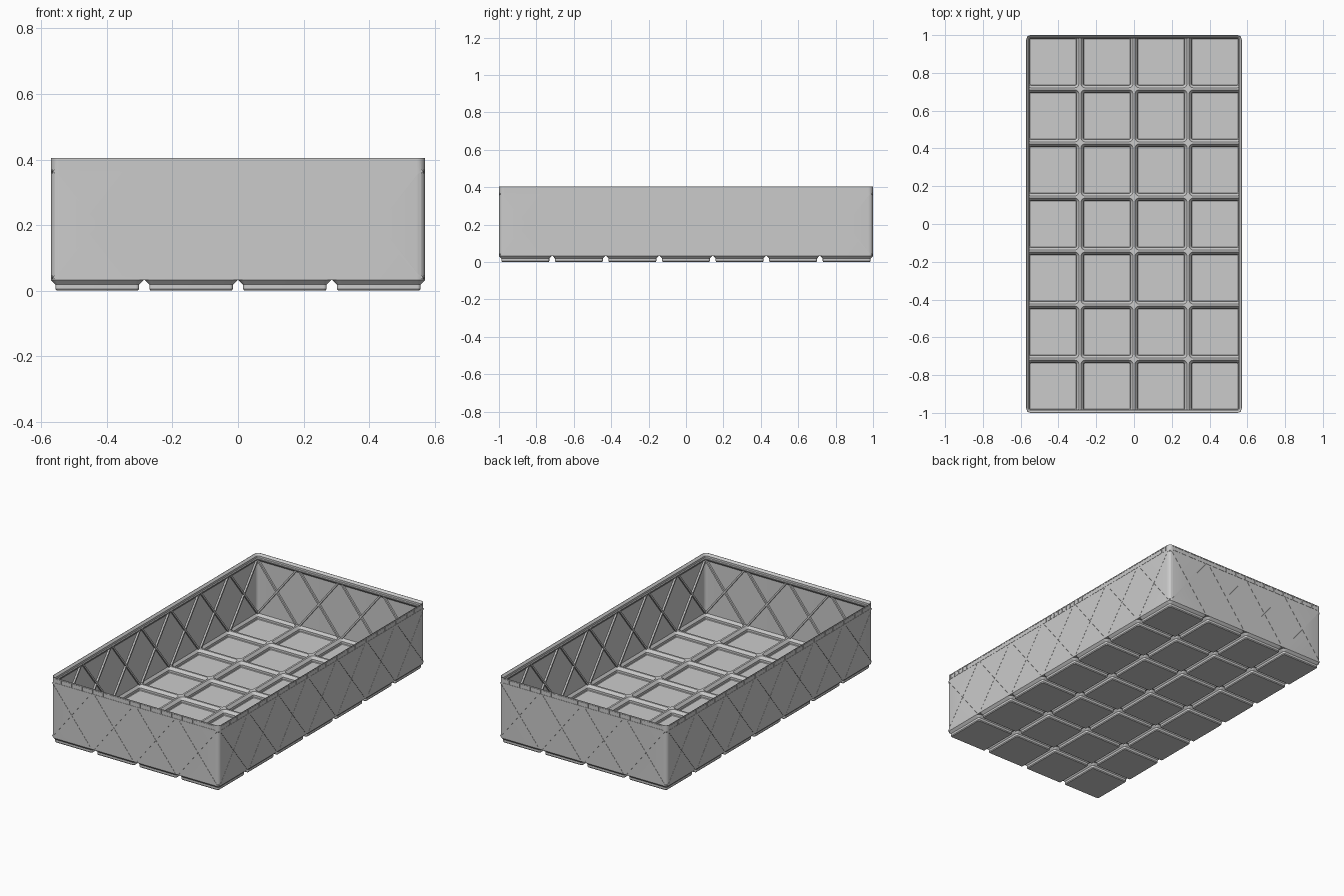
import bpy, bmesh, math
from mathutils import Matrix, Vector

if "Cube" in bpy.data.objects:
    bpy.data.objects.remove(bpy.data.objects["Cube"])

P = 2 / (7 - 0.0119)            # cell pitch
NX, NY = 4, 7
HX, HY = NX * P / 2 - 0.0017, 1.0
R = 0.0255                      # outer corner radius
H, BASE = 0.405, 0.0325

grey = bpy.data.materials.new("grey plastic")
grey.diffuse_color = (0.6, 0.6, 0.6, 1)
grey.use_nodes = True
grey.node_tree.nodes["Principled BSDF"].inputs["Base Color"].default_value = grey.diffuse_color


def finish(bm, name, smooth=True, recalc=True):
    if recalc:
        bmesh.ops.recalc_face_normals(bm, faces=bm.faces)
    me = bpy.data.meshes.new(name)
    bm.to_mesh(me)
    bm.free()
    me.materials.append(grey)
    ob = bpy.data.objects.new(name, me)
    bpy.context.collection.objects.link(ob)
    if smooth:
        bpy.ops.object.select_all(action='DESELECT')
        ob.select_set(True)
        bpy.context.view_layer.objects.active = ob
        bpy.ops.object.shade_smooth_by_angle(angle=math.radians(30))
    return ob


def ring(bm, x0, x1, y0, y1, radii, z, n=6):
    """Counter-clockwise rounded rectangle, one radius per corner."""
    verts = []
    for k, (x, y, sx, sy) in enumerate([(x1, y1, 1, 1), (x0, y1, -1, 1),
                                        (x0, y0, -1, -1), (x1, y0, 1, -1)]):
        r = radii[k]
        for i in range(n + 1):
            a = math.pi / 2 * (k + i / n)
            verts.append(bm.verts.new((x - sx * r + r * math.cos(a),
                                       y - sy * r + r * math.sin(a), z)))
    return verts


def bridge(bm, a, b, flip=False):
    n = len(a)
    for i in range(n):
        j = (i + 1) % n
        f = (a[i], a[j], b[j], b[i])
        bm.faces.new(f[::-1] if flip else f)


# Hollow feet: outer skin and inner cup of every cell, (half width, radius, height)
OUTER = [(0.1235, 0.006, 0), (0.1275, 0.010, 0.005),
         (0.1275, 0.010, 0.0185), (0.1414, R, BASE)]
INNER = [(0.1215, 0.005, 0.005), (0.1245, 0.008, 0.008),
         (0.1245, 0.008, 0.021), (0.1375, 0.0215, 0.037)]
bm = bmesh.new()
for i in range(NX):
    for j in range(NY):
        cx, cy = (i - (NX - 1) / 2) * P, (j - (NY - 1) / 2) * P
        x0, x1 = max(cx - P / 2, -HX), min(cx + P / 2, HX)
        y0, y1 = max(cy - P / 2, -HY), min(cy + P / 2, HY)
        L, Rt, B, T = i == 0, i == NX - 1, j == 0, j == NY - 1
        edge_r = [R if c else 0.0003 for c in (Rt and T, L and T, L and B, Rt and B)]
        for levels, top, inside in ((OUTER, BASE, False), (INNER, 0.037, True)):
            loops = [ring(bm, cx - h, cx + h, cy - h, cy + h, [r] * 4, z)
                     for h, r, z in levels]
            loops.append(ring(bm, x0, x1, y0, y1, edge_r, top))
            bm.faces.new(loops[0] if inside else loops[0][::-1])
            for a, b in zip(loops, loops[1:]):
                bridge(bm, a, b, inside)
finish(bm, "floor_and_feet", recalc=False)

# Thin wall with stacking lip, (inset, height) section swept round the box
SECTION = [(0, BASE), (0, H), (0.002, H), (0.013, 0.393), (0.013, 0.381),
           (0.0172, 0.377), (0.0172, 0.372), (0.005, 0.358), (0.005, BASE)]
bm = bmesh.new()
loops = [ring(bm, -HX + d, HX - d, -HY + d, HY - d, [R - d] * 4, z) for d, z in SECTION]
for a, b in zip(loops, loops[1:] + loops[:1]):
    bridge(bm, a, b)
wall = finish(bm, "wall_and_lip", smooth=False)


def bar(bm, side, a, b, width, d0, d1):
    """Bar on a wall from a to b (along, height), between two insets."""
    half = HY if side % 2 == 0 else HX
    rot = Matrix.Rotation(side * math.pi / 2, 3, 'Z')
    a, b = Vector(a), Vector(b)
    t = (b - a).normalized()
    s = Vector((-t.y, t.x)) * width / 2
    quad = [a - s, b - s, b + s, a + s]
    lo, hi = [[bm.verts.new(rot @ Vector((p.x, -half + d, p.y))) for p in quad]
              for d in (d0, d1)]
    bridge(bm, lo, hi)
    bm.faces.new(lo[::-1])
    bm.faces.new(hi)


# Crossed ribs inside, matching hairline grooves outside
ribs, cuts = bmesh.new(), bmesh.new()
for side in range(4):
    n = NX if side % 2 == 0 else NY
    for c in range(n):
        u = (c - (n - 1) / 2) * P
        for s in (-1, 1):
            bar(ribs, side, (u - s * 0.131, 0.037), (u + s * 0.131, 0.368), 0.010, 0.004, 0.0155)
            bar(cuts, side, (u - s * 0.128, 0.041), (u + s * 0.128, 0.366), 0.0012, -0.001, 0.003)
    # row of small panels scored round the rim
    end = n * P / 2 - 0.028
    for z in (0.373, 0.398):
        bar(cuts, side, (-end, z), (end, z), 0.0012, -0.001, 0.002)
    for k in range(1, n * 8):
        u = (k - n * 4) * P / 8
        bar(cuts, side, (u, 0.373), (u, 0.398), 0.0016, -0.001, 0.002)
finish(ribs, "wall_ribs", smooth=False)
cutter = finish(cuts, "groove_cutter", smooth=False)
cutter.hide_render = True

mod = wall.modifiers.new("grooves", 'BOOLEAN')
mod.operation, mod.solver, mod.use_self, mod.object = 'DIFFERENCE', 'EXACT', True, cutter
bpy.ops.object.select_all(action='DESELECT')
wall.select_set(True)
bpy.context.view_layer.objects.active = wall
bpy.ops.object.modifier_apply(modifier=mod.name)
bpy.data.objects.remove(cutter)
bpy.ops.object.shade_smooth_by_angle(angle=math.radians(30))
